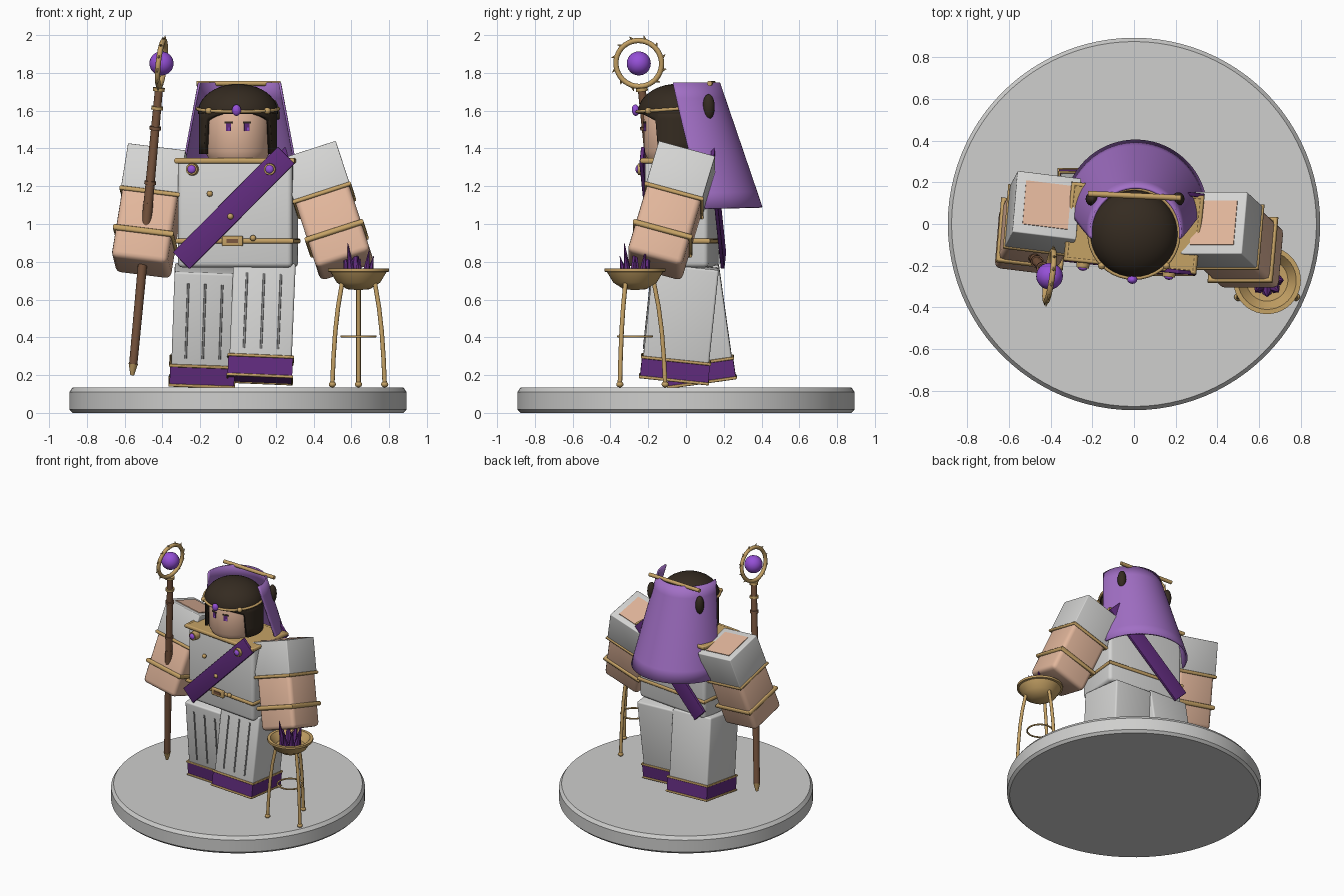
import bpy, bmesh, math
from mathutils import Matrix, Vector
from math import sin, cos, pi, radians as rad

if "Cube" in bpy.data.objects:
    bpy.data.objects.remove(bpy.data.objects["Cube"])

I = Matrix.Identity(4)
T = Matrix.Translation


def R(deg, axis):
    return Matrix.Rotation(rad(deg), 4, axis)


def mat(name, *rgb):
    m = bpy.data.materials.new(name)
    m.diffuse_color = (*rgb, 1)
    m.use_nodes = True
    m.node_tree.nodes["Principled BSDF"].inputs["Base Color"].default_value = m.diffuse_color
    return m


ROBE = mat("robe_white", .66, .66, .65)
STONE = mat("base_stone", .62, .62, .61)
PLEAT = mat("pleat_grey", .3, .3, .3)
GOLD = mat("gold", .56, .36, .13)
SKIN = mat("skin", .76, .47, .33)
PLUM = mat("dark_purple", .12, .025, .21)
VEIL = mat("veil_purple", .36, .16, .56)
GEM = mat("gem_purple", .3, .08, .68)
HAIR = mat("dark_hair", .035, .024, .015)
WOOD = mat("brown_wood", .2, .095, .05)


def finish(o, m, angle=35):
    o.data.materials.clear()
    o.data.materials.append(m)
    bpy.ops.object.select_all(action='DESELECT')
    o.select_set(True)
    bpy.context.view_layer.objects.active = o
    bpy.ops.object.shade_smooth_by_angle(angle=rad(angle))
    return o


def build(name, bm, m, angle=35):
    bmesh.ops.recalc_face_normals(bm, faces=bm.faces)
    me = bpy.data.meshes.new(name)
    bm.to_mesh(me)
    bm.free()
    o = bpy.data.objects.new(name, me)
    bpy.context.collection.objects.link(o)
    return finish(o, m, angle)


def box(name, size, loc, m, M=I, bevel=0.0):
    bm = bmesh.new()
    bmesh.ops.create_cube(bm, size=1, matrix=M @ T(loc) @ Matrix.Diagonal((*size, 1)))
    if bevel:
        bmesh.ops.bevel(bm, geom=bm.edges[:], offset=bevel, segments=3, affect='EDGES', profile=.5)
    return build(name, bm, m)


def ball(name, size, loc, m, M=I):
    bm = bmesh.new()
    bmesh.ops.create_uvsphere(bm, u_segments=24, v_segments=14, radius=1,
                              matrix=M @ T(loc) @ Matrix.Diagonal((*size, 1)))
    return build(name, bm, m)


def cone(name, p0, p1, r0, r1, m, M=I, n=16):
    p0, p1 = M @ Vector(p0), M @ Vector(p1)
    d = p1 - p0
    bm = bmesh.new()
    bmesh.ops.create_cone(bm, cap_ends=True, segments=n, radius1=r0, radius2=r1, depth=d.length,
                          matrix=T((p0 + p1) / 2) @ d.to_track_quat('Z', 'Y').to_matrix().to_4x4())
    return build(name, bm, m)


def tube(name, pts, r, m, M=I, cyclic=True):
    cu = bpy.data.curves.new(name, 'CURVE')
    cu.dimensions = '3D'
    cu.bevel_depth, cu.bevel_resolution, cu.use_fill_caps = r, 3, True
    s = cu.splines.new('POLY')
    s.points.add(len(pts) - 1)
    for p, v in zip(s.points, pts):
        p.co = (*(M @ Vector(v)), 1)
    s.use_cyclic_u = cyclic
    o = bpy.data.objects.new(name, cu)
    bpy.context.collection.objects.link(o)
    bpy.ops.object.select_all(action='DESELECT')
    o.select_set(True)
    bpy.context.view_layer.objects.active = o
    bpy.ops.object.convert(target='MESH')
    return finish(bpy.context.view_layer.objects.active, m, 50)


def ring(name, rad_, r, m, M=I, n=40):
    return tube(name, [(rad_ * cos(2 * pi * i / n), rad_ * sin(2 * pi * i / n), 0) for i in range(n)], r, m, M)


def band(name, hx, hy, z, r, m, M=I):
    return tube(name, [(-hx, -hy, z), (hx, -hy, z), (hx, hy, z), (-hx, hy, z)], r, m, M)


def lathe(name, prof, m, M=I, n=64):
    bm = bmesh.new()
    vs = [bm.verts.new((x, 0, z)) for x, z in prof]
    es = [bm.edges.new(e) for e in zip(vs, vs[1:])]
    bmesh.ops.spin(bm, geom=vs + es, cent=(0, 0, 0), axis=(0, 0, 1), angle=2 * pi, steps=n)
    bmesh.ops.remove_doubles(bm, verts=bm.verts, dist=1e-4)
    bm.transform(M)
    return build(name, bm, m)


def sheet(name, f, nu, nv, m, thick):
    """Grid surface f(u, v) with thickness."""
    bm = bmesh.new()
    g = [[bm.verts.new(f(i / nu, j / nv)) for j in range(nv + 1)] for i in range(nu + 1)]
    for i in range(nu):
        for j in range(nv):
            bm.faces.new((g[i][j], g[i + 1][j], g[i + 1][j + 1], g[i][j + 1]))
    o = build(name, bm, m)
    o.modifiers.new("thickness", 'SOLIDIFY').thickness = thick
    return o


# Round base
lathe("base", [(0, 0), (.875, 0), (.893, .018), (.893, .11), (.875, .135), (0, .135)], STONE, n=96)

# Legs with pleats and trimmed hem
for side, loc, pitch, roll in (("left", (-.17, 0, .765), 8, 2), ("right", (.14, 0, .78), -6, 2.4)):
    M = T(loc) @ R(roll, 'Y') @ R(pitch, 'X')
    box(side + "_leg", (.33, .35, .6), (0, 0, -.3), ROBE, M, .012)
    box(side + "_hem", (.342, .362, .1), (0, 0, -.555), PLUM, M)
    for z in (-.5, -.605):
        band(side + "_hem_trim", .171, .181, z, .008, GOLD, M)
    for x in (-.09, 0, .09):
        tube(side + "_pleat", [(x, -.175, -.46), (x, -.175, -.06)], .006, PLEAT, M, False)

# Torso with collar and belt
B = T((0, -.02, 0)) @ R(-6, 'Z')
box("torso", (.61, .34, .57), (0, 0, 1.055), ROBE, B, .025)
box("collar", (.62, .36, .02), (0, 0, 1.335), GOLD, B)
band("collar_trim", .31, .18, 1.335, .015, GOLD, B)
band("belt", .306, .173, .91, .013, GOLD, B)
box("buckle", (.11, .02, .055), (-.01, -.185, .91), GOLD, B, .006)
box("buckle_inset", (.06, .006, .022), (-.01, -.196, .91), WOOD, B)
ball("belt_knob", (.016, .016, .016), (.1, -.19, .925), GOLD, B)
for x, z in ((-.13, 1.16), (-.02, 1.04)):
    ball("button", (.016, .016, .016), (x, -.195, z), GOLD, B)
for x in (-.225, .19):
    cone("brooch", (x, -.17, 1.29), (x, -.215, 1.29), .034, .03, GOLD, B, 24)
    ball("brooch_gem", (.022, .014, .022), (x, -.215, 1.29), GEM, B)

# Sash across front and back
for y in (-.185, .19):
    box("sash", (.79, .02, .125), (0, 0, 0), PLUM, B @ T((-.003, y, 1.085)) @ R(-45, 'Y'), .004)

# Arms: sleeve, forearm, cuffs
for side, M in (("left", T((-.465, 0, 1.07)) @ R(-7, 'Z') @ R(7, 'Y') @ R(-18, 'X')),
                ("right", T((.475, -.08, 1.07)) @ R(-18, 'Y') @ R(-16, 'X'))):
    box(side + "_sleeve", (.31, .31, .25), (0, 0, .185), ROBE, M, .006)
    box(side + "_shoulder_patch", (.22, .22, .008), (0, 0, .311), SKIN, M)
    box(side + "_forearm", (.3, .3, .4), (0, 0, -.12), SKIN, M, .03)
    band(side + "_elbow_band", .154, .154, .06, .012, GOLD, M)
    band(side + "_wrist_band", .152, .152, -.16, .016, GOLD, M)

# Head and face
H = T((-.002, -.05, 0))
lathe("head", [(0, 1.33), (.12, 1.335), (.155, 1.35), (.173, 1.385), (.175, 1.62), (.15, 1.66), (0, 1.67)],
      SKIN, H)
for s in (-1, 1):
    E = H @ R(16 * s, 'Z')
    box("eye", (.028, .008, .042), (0, -.174, 1.513), PLUM, E)
    box("eye_shine", (.01, .008, .014), (.006, -.176, 1.503), GEM, E)
    box("eyelash", (.042, .008, .009), (0, -.175, 1.537), HAIR, E)

# Hair: dome, fringe with side locks, tufts through the veil
bm = bmesh.new()
bmesh.ops.create_uvsphere(bm, u_segments=40, v_segments=20, radius=1)
bmesh.ops.bisect_plane(bm, geom=bm.verts[:] + bm.edges[:] + bm.faces[:],
                       plane_co=(0, 0, -.05), plane_no=(0, 0, 1), clear_inner=True)
bmesh.ops.holes_fill(bm, edges=[e for e in bm.edges if e.is_boundary])
bm.transform(T((0, -.045, 1.59)) @ Matrix.Diagonal((.212, .21, .152, 1)))
build("hair_dome", bm, HAIR)


def locks(u, v):
    t = (u - .5) * 2 * pi
    a = abs(t) / rad(56)
    low = 1.59 - .045 * a * a if a < 1 else 1.37
    return (.207 * sin(t), -.045 - .203 * cos(t), low + (1.62 - low) * v)


sheet("hair_locks", locks, 72, 4, HAIR, .022)
for s in (-1, 1):
    ball("hair_tuft", (.03, .032, .068), (s * .207 + .005, .12, 1.62), HAIR)

# Circlet
C = T((0, -.045, 1.61)) @ R(4, 'X')
ring("circlet", .215, .009, GOLD, C)
ball("circlet_gem", (.024, .02, .03), (-.008, -.222, .008), GEM, C)
for s in (-1, 1):
    ball("circlet_knob", (.018, .018, .018), (s * .155, -.155, 0), GOLD, C)


# Veil and its rod
def veil(u, v):
    a0 = rad(-8 + 15 * v)
    t = a0 + (pi - 2 * a0) * u
    r = .22 + .125 * v
    return (.008 + r * cos(t), -.04 + .1 * v + r * sin(t), 1.75 - .67 * v + .01 * v * sin(t))


sheet("veil", veil, 48, 8, VEIL, .012)
tube("veil_rod", [(-.22, .145, 1.745), (.225, .125, 1.745)], .014, GOLD, I, False)

# Staff
low, top = Vector((-.56, -.07, .2)), Vector((-.418, -.235, 1.72))
at = lambda t: low.lerp(top, t)
cone("staff_shaft_lower", at(.035), at(.6), .022, .026, WOOD)
cone("staff_shaft_upper", at(.6), at(1), .025, .021, WOOD)
cone("staff_tip", at(0), at(.04), .01, .025, GOLD)
for t in (.67, .86, .93, .995):
    cone("staff_collar", at(t - .006), at(t + .006), .031, .031, GOLD if t > .9 else WOOD)
S = T((-.405, -.25, 1.85)) @ R(6, 'Y') @ R(-8, 'Z') @ R(90, 'Y')
ring("staff_ring", .122, .014, GOLD, S)
for i in range(12):
    a = 2 * pi * (i + .5) / 12
    d, e = Vector((cos(a), sin(a), 0)), Vector((-sin(a), cos(a), 0))
    cone("ring_spike", d * .13, d * .15 + e * .012, .009, .001, GOLD, S, 8)
ball("staff_orb", (.064, .064, .064), (0, 0, 0), GEM, S)

# Brazier with tripod and crystals
Z = T((.638, -.27, 0))
lathe("brazier_bowl", [(0, .65), (.06, .655), (.115, .69), (.148, .745), (.162, .748), (.162, .764),
                       (.14, .764), (.1, .71), (0, .7)], GOLD, Z, 40)
for k in range(3):
    L = Z @ R(90 + 120 * k, 'Z')
    tube("brazier_leg", [(.1, 0, .69), (.125, 0, .56), (.142, 0, .43), (.153, 0, .29), (.16, 0, .15)],
         .012, GOLD, L, False)
    ball("brazier_foot", (.019, .019, .016), (.16, 0, .151), GOLD, L)
ring("brazier_brace", .09, .006, GOLD, Z @ T((0, 0, .405)))
cone("crystal_center", (-.015, 0, .7), (-.018, 0, .915), .034, .001, PLUM, Z, 6)
for k in range(8):
    a = 2 * pi * k / 8
    cone("crystal", (.05 * cos(a), .05 * sin(a), .7),
         (.08 * cos(a), .08 * sin(a), .83 + .035 * (k % 3)), .027, .001, PLUM, Z, 6)
